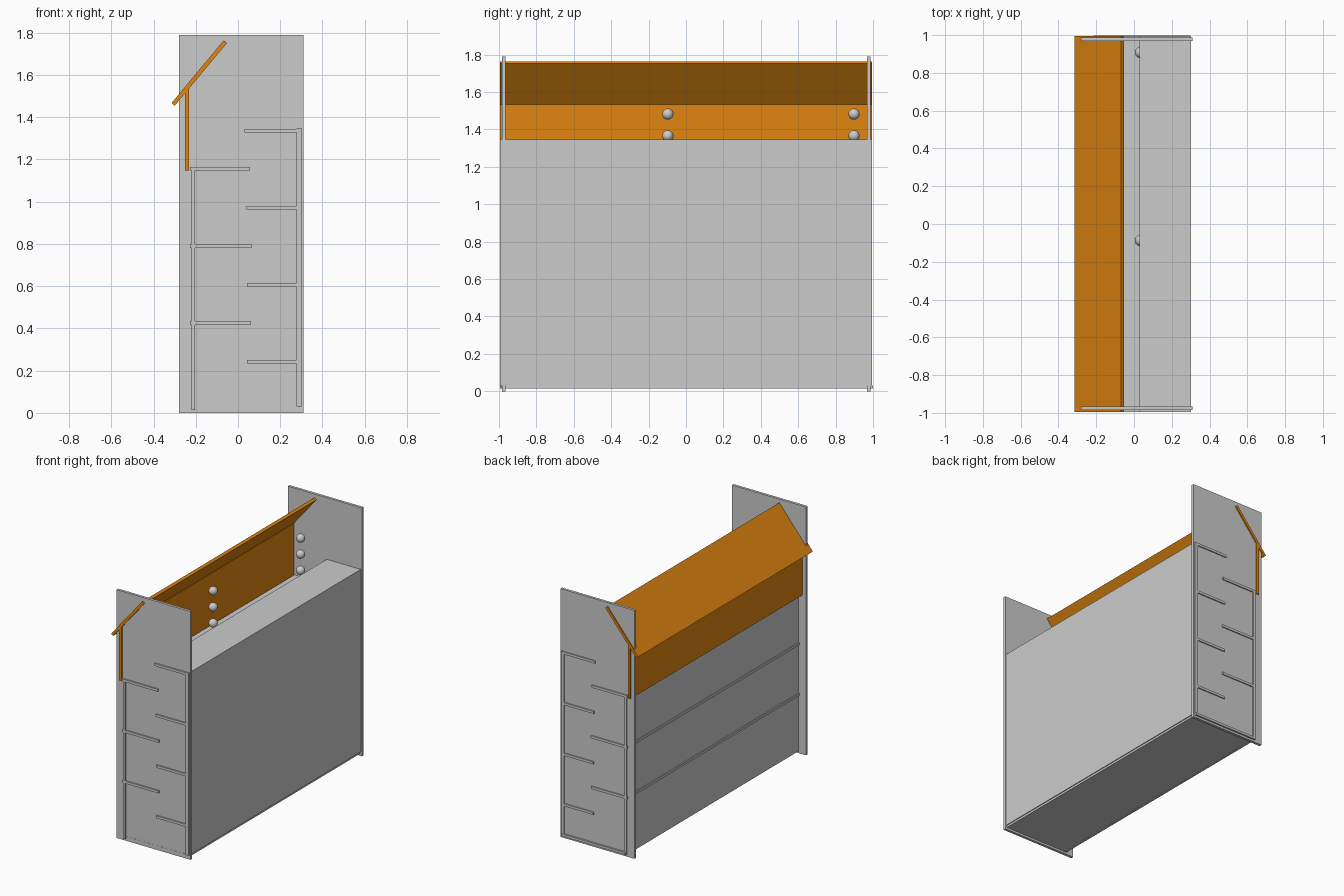
import bpy, bmesh
from math import atan2, hypot
from mathutils import Matrix

if "Cube" in bpy.data.objects:
    bpy.data.objects.remove(bpy.data.objects["Cube"])

orange = bpy.data.materials.new("orange")
orange.diffuse_color = (0.75, 0.24, 0.005, 1)
orange.use_nodes = True
orange.node_tree.nodes["Principled BSDF"].inputs["Base Color"].default_value = orange.diffuse_color


def box(name, x, y, z, mat=None):
    """Box from (min, max) ranges on each axis."""
    bm = bmesh.new()
    bmesh.ops.create_cube(bm, size=1)
    for v in bm.verts:
        for i, r in enumerate((x, y, z)):
            v.co[i] = r[0] if v.co[i] < 0 else r[1]
    me = bpy.data.meshes.new(name)
    bm.to_mesh(me)
    bm.free()
    ob = bpy.data.objects.new(name, me)
    bpy.context.collection.objects.link(ob)
    if mat:
        me.materials.append(mat)
    return ob


LONG = (-0.995, 0.995)   # boards poke slightly through the end panels

# End panels
box("front_end_panel", (-0.28, 0.31), (-0.985, -0.966), (0, 1.79))
box("back_end_panel", (-0.28, 0.31), (0.968, 0.987), (0, 1.79))

# Long walls and floor
box("right_wall", (0.278, 0.302), LONG, (0.03, 1.346))
box("left_wall", (-0.221, -0.204), LONG, (0.014, 1.155))
box("floor_board", (-0.215, 0.296), (-0.986, 0.999), (0.015, 0.032))

# Staggered inner baffles
for i, (z, tip) in enumerate(((1.336, 0.03), (0.971, 0.04), (0.606, 0.043), (0.242, 0.043))):
    box(f"right_baffle_{i}", (tip, 0.279), LONG, (z - 0.009, z + 0.009))
for i, (z, tip) in enumerate(((1.156, 0.057), (0.79, 0.063), (0.425, 0.062))):
    box(f"left_baffle_{i}", (-0.227, tip), LONG, (z - 0.009, z + 0.009))

# Orange upper board and sloping hood
box("upper_board", (-0.252, -0.233), LONG, (1.147, 1.535), orange)
x0, z0, x1, z1 = -0.307, 1.461, -0.06, 1.758
half = hypot(x1 - x0, z1 - z0) / 2
hood = box("sloping_hood", (-half, half), LONG, (-0.01, 0.01), orange)
hood.data.transform(Matrix.Translation(((x0 + x1) / 2, 0, (z0 + z1) / 2))
                    @ Matrix.Rotation(-atan2(z1 - z0, x1 - x0), 4, 'Y'))

# Falling balls: a vertical drop, then one at the lip of the top left baffle
for col, y in enumerate((-0.097, 0.898)):
    path = [(-0.13, y, 1.482), (-0.13, y, 1.366), (-0.13, y, 1.25), (0.035, y + 0.01, 1.195)]
    for i, p in enumerate(path):
        bpy.ops.mesh.primitive_uv_sphere_add(segments=32, ring_count=16, radius=0.03, location=p)
        ball = bpy.context.object
        ball.name = f"ball_{col}_{i}"
        bpy.ops.object.shade_smooth()
